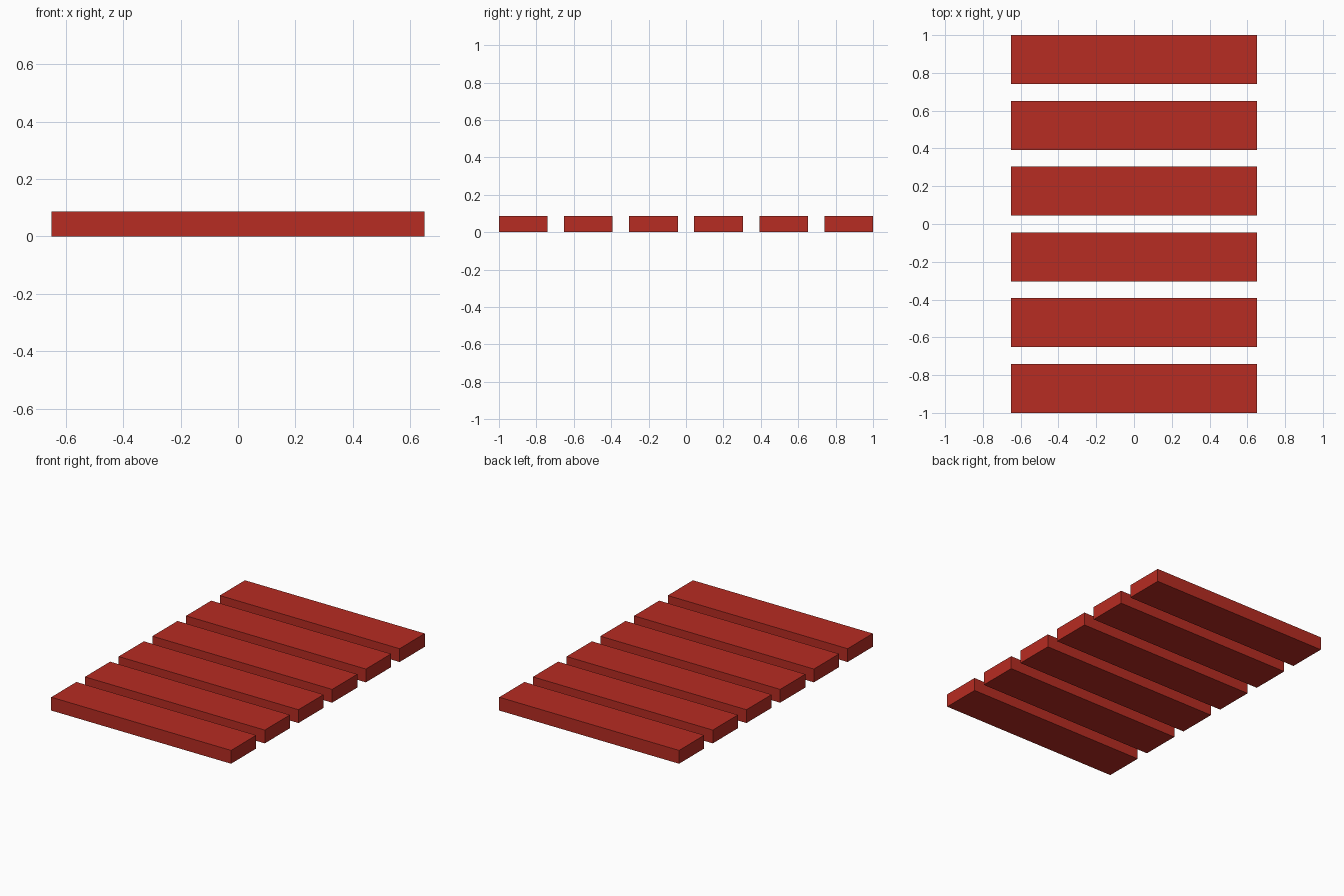
import bpy

if "Cube" in bpy.data.objects:
    bpy.data.objects.remove(bpy.data.objects["Cube"])

# Plank dimensions
LENGTH, WIDTH, HEIGHT = 1.30, 0.26, 0.087
COUNT = 6
PITCH = (2.0 - WIDTH) / (COUNT - 1)

red = bpy.data.materials.new("red")
red.diffuse_color = (0.474, 0.025, 0.016, 1.0)
red.use_nodes = True
red.node_tree.nodes["Principled BSDF"].inputs["Base Color"].default_value = red.diffuse_color


def add_plank(index):
    y = -1.0 + WIDTH / 2 + index * PITCH
    bpy.ops.mesh.primitive_cube_add(size=1, location=(0, y, HEIGHT / 2))
    plank = bpy.context.object
    plank.name = f"plank_{index + 1}"
    plank.scale = (LENGTH, WIDTH, HEIGHT)
    bpy.ops.object.transform_apply(location=False, rotation=False, scale=True)
    plank.data.materials.append(red)


# Row of evenly spaced planks, front to back
for i in range(COUNT):
    add_plank(i)
